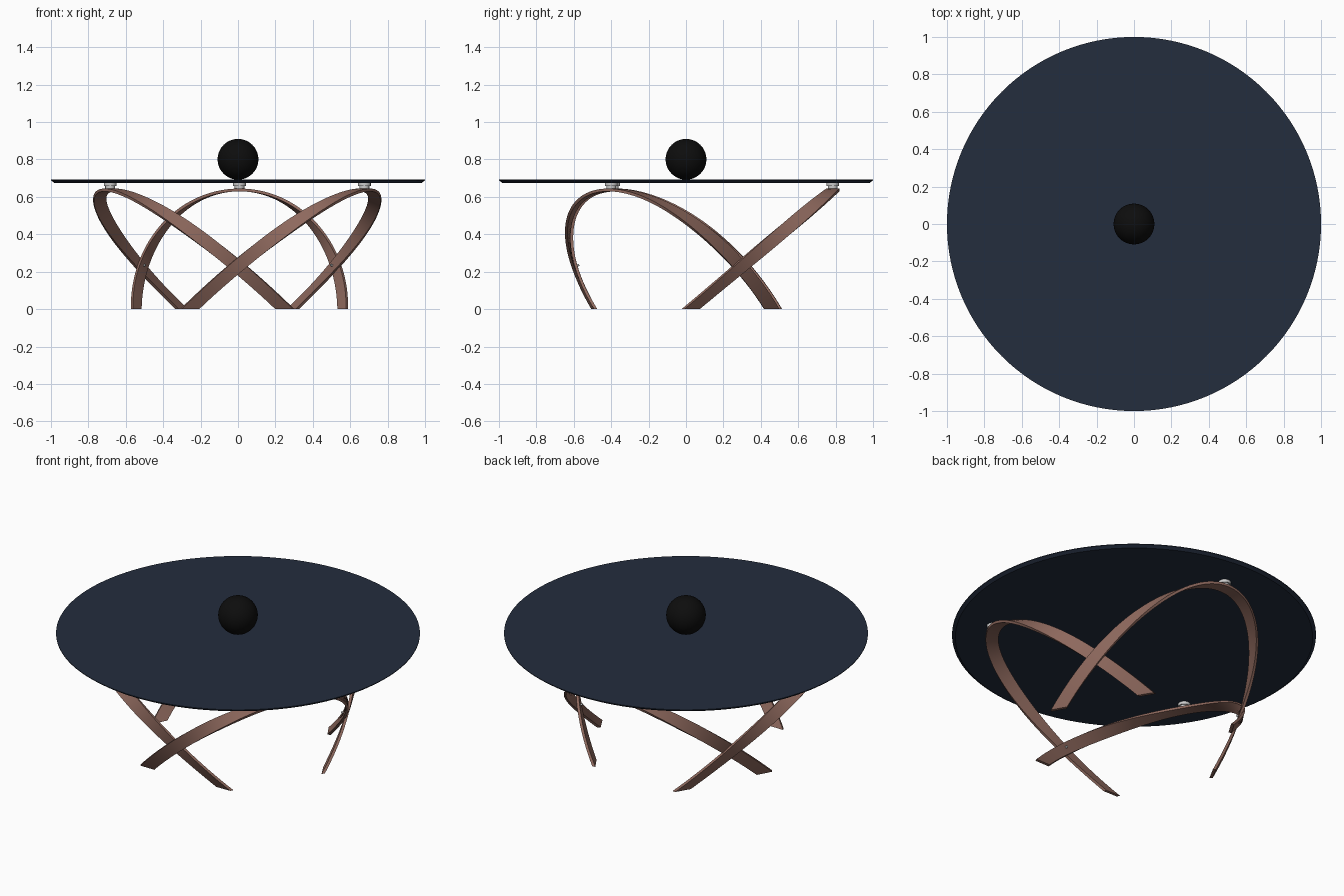
import bpy, bmesh, math
from mathutils import Vector, Matrix

if "Cube" in bpy.data.objects:
    bpy.data.objects.remove(bpy.data.objects["Cube"])


def material(name, rgb):
    m = bpy.data.materials.new(name)
    m.diffuse_color = (*rgb, 1)
    m.use_nodes = True
    m.node_tree.nodes["Principled BSDF"].inputs["Base Color"].default_value = m.diffuse_color
    return m


def finish(bm, name, mat=None, angle=35):
    bmesh.ops.recalc_face_normals(bm, faces=bm.faces)
    me = bpy.data.meshes.new(name)
    bm.to_mesh(me)
    bm.free()
    ob = bpy.data.objects.new(name, me)
    bpy.context.collection.objects.link(ob)
    if mat:
        me.materials.append(mat)
    bpy.ops.object.select_all(action='DESELECT')
    ob.select_set(True)
    bpy.context.view_layer.objects.active = ob
    bpy.ops.object.shade_smooth_by_angle(angle=math.radians(angle))
    return ob


def cone(bm, r1, r2, depth, matrix, segments=32):
    bmesh.ops.create_cone(bm, cap_ends=True, segments=segments, radius1=r1,
                          radius2=r2, depth=depth, matrix=matrix)


def lathe(bm, profile, segments):
    # profile of (radius, z), closed with caps
    rings = [[bm.verts.new((r * math.cos(a), r * math.sin(a), z))
              for a in (2 * math.pi * i / segments for i in range(segments))]
             for r, z in profile]
    for a, b in zip(rings, rings[1:]):
        for i in range(segments):
            j = (i + 1) % segments
            bm.faces.new((a[i], a[j], b[j], b[i]))
    bm.faces.new(rings[0][::-1])
    bm.faces.new(rings[-1])


wood = material("brown_wood", (0.27, 0.14, 0.11))
navy = material("dark_glass", (0.017, 0.026, 0.048))
black = material("black", (0.004, 0.004, 0.004))

SHIFT, HALF_SPAN, FOOT_Y, APEX_Y, HEIGHT = 0.008, 0.552, 0.025, 0.785, 0.637
WIDTH, THICK = 0.07, 0.015
slope = Vector((0, APEX_Y - FOOT_Y, HEIGHT))
across = Vector((0, HEIGHT, -(APEX_Y - FOOT_Y))).normalized()


def arch(bm):
    # twisted ribbon along a half ellipse in a leaning plane
    rings, steps = [], 96
    for i in range(steps + 1):
        t = math.radians(-10 + 200 * i / steps)
        c, s = math.cos(t), math.sin(t)
        p = Vector((SHIFT + HALF_SPAN * c, FOOT_Y, 0)) + slope * s
        tangent = (Vector((-HALF_SPAN * s, 0, 0)) + slope * c).normalized()
        outward = across.cross(tangent).normalized()
        if outward.dot(Vector((c, 0, 0)) + slope * s) < 0:
            outward.negate()
        twist = math.radians(41 - 91 * s * s)
        n = outward * math.cos(twist) + across * math.sin(twist)
        w = tangent.cross(n)
        rings.append([bm.verts.new(p + w * (a * WIDTH / 2) + n * (b * THICK / 2))
                      for a, b in ((-1, -1), (1, -1), (1, 1), (-1, 1))])
    for a, b in zip(rings, rings[1:]):
        for i in range(4):
            j = (i + 1) % 4
            bm.faces.new((a[i], a[j], b[j], b[i]))
    # cut the feet flat on the floor
    cut = bmesh.ops.bisect_plane(bm, geom=bm.verts[:] + bm.edges[:] + bm.faces[:],
                                 plane_co=(0, 0, 0), plane_no=(0, 0, -1), clear_outer=True)
    edges = [e for e in cut['geom_cut'] if isinstance(e, bmesh.types.BMEdge)]
    bmesh.ops.holes_fill(bm, edges=edges, sides=0)


for k, side in enumerate(("back", "left", "right")):
    turn = Matrix.Rotation(2 * math.pi * k / 3, 4, 'Z')

    # leg arch
    bm = bmesh.new()
    arch(bm)
    bm.transform(turn)
    finish(bm, side + "_leg_arch", wood)

    # metal pad between arch and top
    bm = bmesh.new()
    at = lambda z: turn @ Matrix.Translation((SHIFT, APEX_Y, z))
    cone(bm, 0.026, 0.026, 0.016, at(0.650))
    cone(bm, 0.034, 0.034, 0.018, at(0.667))
    finish(bm, side + "_top_pad")

    # small bolt where two arches cross, seen from inside
    bm = bmesh.new()
    axis = Vector((math.cos(math.pi / 6), math.sin(math.pi / 6), -0.36)).normalized()
    pos = Vector((0.59 * math.cos(math.pi / 6), 0.59 * math.sin(math.pi / 6), 0.23))
    rot = axis.to_track_quat('Z', 'Y').to_matrix().to_4x4()
    cone(bm, 0.006, 0.006, 0.022, turn @ Matrix.Translation(pos - axis * 0.009) @ rot, 16)
    finish(bm, side + "_crossing_bolt")

# round table top with bevelled underside
bm = bmesh.new()
lathe(bm, [(0.982, 0.675), (1.0, 0.688), (1.0, 0.692)], 128)
finish(bm, "table_top", navy, 20)

# ball ornament
bm = bmesh.new()
bmesh.ops.create_uvsphere(bm, u_segments=48, v_segments=24, radius=0.109,
                          matrix=Matrix.Translation((0, 0, 0.801)))
finish(bm, "ball", black)
